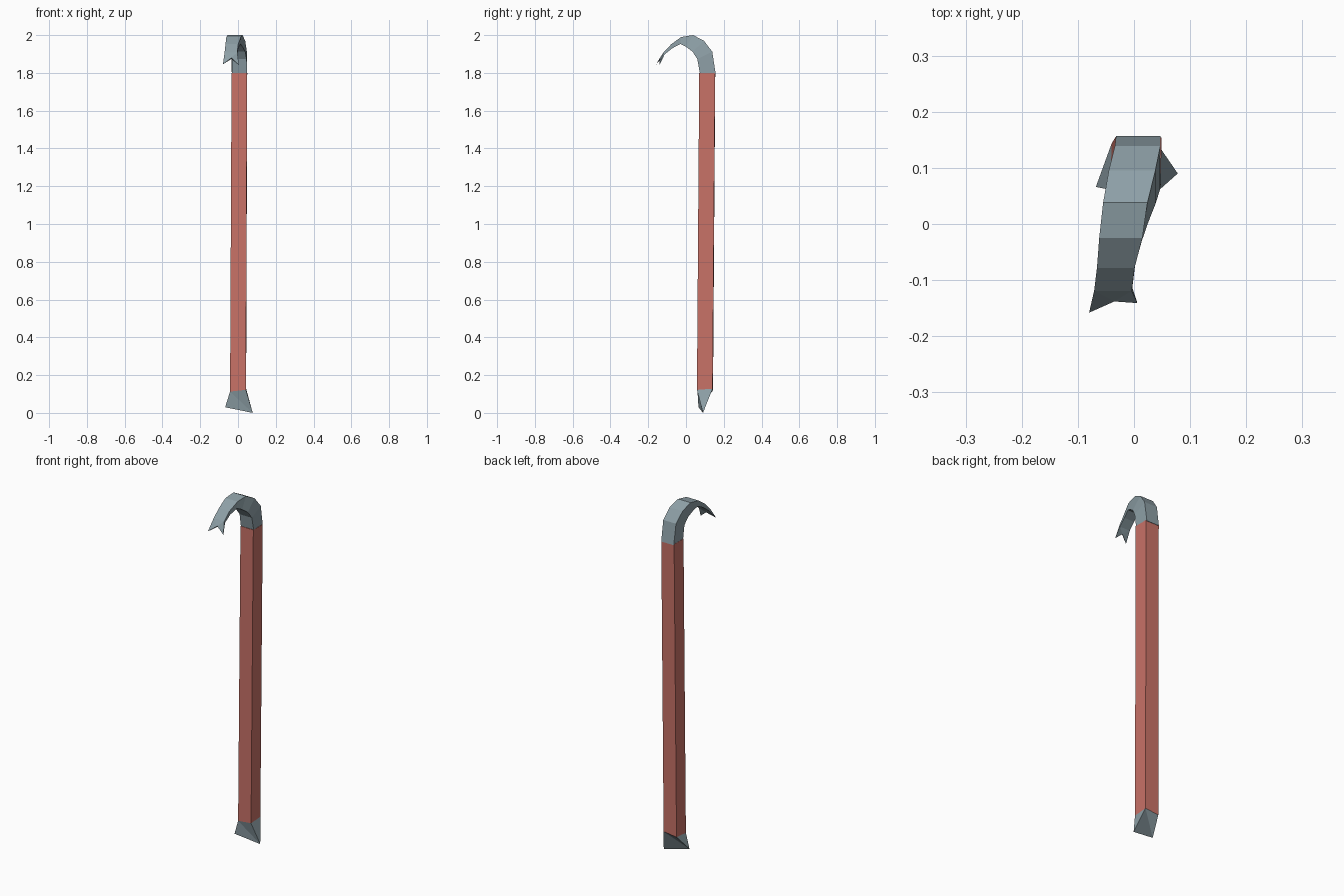
import bpy, bmesh
from mathutils import Vector


def material(name, rgb):
    m = bpy.data.materials.new(name)
    m.diffuse_color = (*rgb, 1)
    return m


steel = material("steel grey", (0.27, 0.35, 0.385))
red = material("faded red", (0.58, 0.168, 0.136))


def build(name, verts, faces, mat):
    bm = bmesh.new()
    vs = [bm.verts.new(v) for v in verts]
    for f in faces:
        bm.faces.new([vs[i] for i in f])
    bmesh.ops.recalc_face_normals(bm, faces=bm.faces)
    mesh = bpy.data.meshes.new(name)
    bm.to_mesh(mesh)
    bm.free()
    mesh.materials.append(mat)
    ob = bpy.data.objects.new(name, mesh)
    bpy.context.collection.objects.link(ob)
    return ob


def ring_sides(a, b, n=4):
    return [(a + i, a + (i + 1) % n, b + (i + 1) % n, b + i) for i in range(n)]


# Square shaft, slightly leaning; corners run front-left, front-right, back-right, back-left
bottom = [(-0.042, 0.061, 0.113), (0.042, 0.058, 0.122),
          (0.043, 0.141, 0.128), (-0.040, 0.143, 0.119)]
top = [(-0.034, 0.071, 1.80), (0.048, 0.070, 1.80),
       (0.049, 0.154, 1.80), (-0.033, 0.155, 1.80)]
build("shaft", bottom + top, ring_sides(0, 4) + [(3, 2, 1, 0), (4, 5, 6, 7)], red)

# Chisel foot: square tapering to a wide, tilted cutting edge
edge = [(-0.068, 0.066, 0.030), (0.078, 0.090, 0.0)]
build("chisel_foot", bottom + edge,
      [(0, 1, 5), (0, 5, 4), (2, 3, 4), (2, 4, 5), (1, 2, 5), (3, 0, 4), (0, 1, 2, 3)], steel)

# Hook sections: outer y, z, left x, right x, then inner y, z, left x, right x
sections = [
    (0.157, 1.795, -0.032, 0.047, 0.074, 1.795, -0.033, 0.048),
    (0.139, 1.912, -0.034, 0.047, 0.060, 1.873, -0.032, 0.046),
    (0.095, 1.970, -0.045, 0.038, 0.035, 1.912, -0.038, 0.038),
    (0.038, 2.000, -0.055, 0.024, 0.002, 1.937, -0.046, 0.025),
    (-0.025, 1.990, -0.062, 0.015, -0.030, 1.953, -0.054, 0.014),
    (-0.078, 1.952, -0.066, 0.001, -0.073, 1.930, -0.061, 0.002),
    (-0.119, 1.908, -0.071, -0.004, -0.113, 1.898, -0.067, -0.003),
]
verts, faces = [], []
for oy, oz, ol, orr, iy, iz, il, ir in sections:
    verts += [(ol, oy, oz), (orr, oy, oz), (ir, iy, iz), (il, iy, iz)]
for s in range(len(sections) - 1):
    faces += ring_sides(4 * s, 4 * s + 4)
faces.append((3, 2, 1, 0))

# Forked claw: two pointed tips either side of a notch
k = 4 * (len(sections) - 1)
n = len(verts)
verts += [(-0.080, -0.158, 1.845), (0.006, -0.141, 1.840),
          (-0.035, -0.138, 1.880), (-0.035, -0.132, 1.874)]
lt, rt, no, ni = n, n + 1, n + 2, n + 3
faces += [(k, no, lt), (k, k + 1, no), (k + 1, rt, no),
          (k + 3, lt, ni), (k + 3, ni, k + 2), (k + 2, ni, rt),
          (k, lt, k + 3), (k + 1, k + 2, rt),
          (no, ni, lt), (no, rt, ni)]
build("claw_hook", verts, faces, steel)
